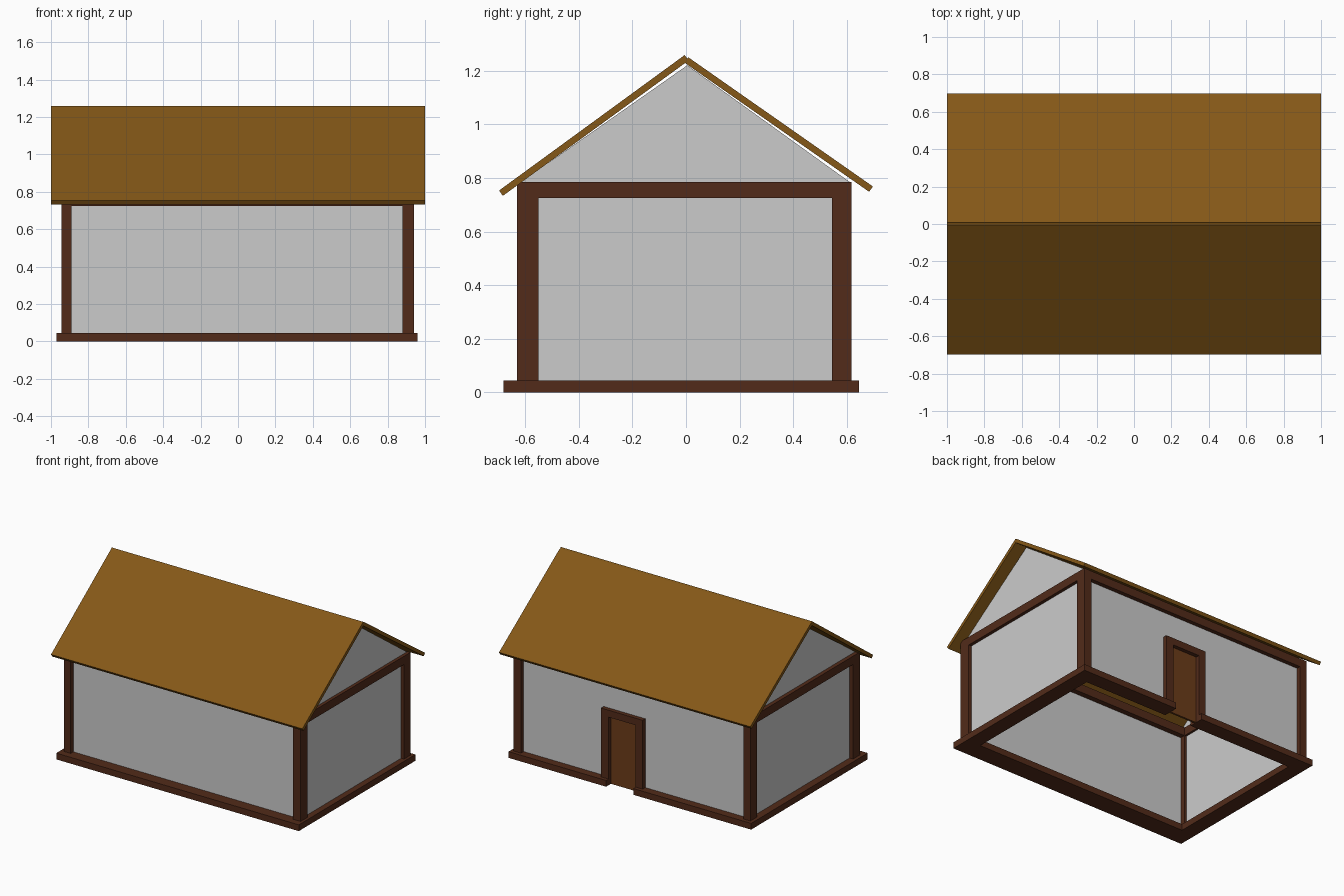
import bpy, bmesh
from mathutils import Vector

if "Cube" in bpy.data.objects:
    bpy.data.objects.remove(bpy.data.objects["Cube"])


def material(name, rgb):
    m = bpy.data.materials.new(name)
    m.diffuse_color = (*rgb, 1)
    m.use_nodes = True
    m.node_tree.nodes["Principled BSDF"].inputs["Base Color"].default_value = m.diffuse_color
    return m


TIMBER = material("dark_timber", (0.085, 0.024, 0.010))
ROOF = material("roof_brown", (0.235, 0.098, 0.009))
DOOR = material("door_brown", (0.15, 0.045, 0.010))


def prism(name, outline, axis, a, b, mat=None):
    """Extrude a 2D outline along an axis: 'x' takes (y, z), 'y' takes (x, z)."""
    place = (lambda u, v: (a, u, v)) if axis == 'x' else (lambda u, v: (u, a, v))
    bm = bmesh.new()
    face = bm.faces.new([bm.verts.new(place(u, v)) for u, v in outline])
    new = bmesh.ops.extrude_face_region(bm, geom=[face])["geom"]
    step = Vector((b - a, 0, 0)) if axis == 'x' else Vector((0, b - a, 0))
    bmesh.ops.translate(bm, vec=step, verts=[g for g in new if isinstance(g, bmesh.types.BMVert)])
    bmesh.ops.recalc_face_normals(bm, faces=bm.faces)
    me = bpy.data.meshes.new(name)
    bm.to_mesh(me)
    bm.free()
    if mat:
        me.materials.append(mat)
    ob = bpy.data.objects.new(name, me)
    bpy.context.collection.objects.link(ob)
    return ob


def box(name, x, y, z, mat=None):
    return prism(name, [(x[0], z[0]), (x[1], z[0]), (x[1], z[1]), (x[0], z[1])], 'y', *y, mat)


# Shared measurements: (low, high) spans of each side's timbers
LEFT, RIGHT = (-0.945, -0.89), (0.88, 0.94)
FRONT, BACK = (-0.63, -0.55), (0.545, 0.618)
SILL, BEAM = (0, 0.045), (0.725, 0.785)
GAP = (-0.032, 0.184)     # doorway
HEAD = 0.49               # doorway height

# Sill beams on the ground, broken at the doorway
box("front_sill", (-0.97, 0.96), (-0.68, -0.54), SILL, TIMBER)
box("back_sill_left", (-0.97, GAP[0]), (0.535, 0.645), SILL, TIMBER)
box("back_sill_right", (GAP[1], 0.96), (0.535, 0.645), SILL, TIMBER)
box("left_sill", (-0.97, -0.86), (-0.54, 0.535), SILL, TIMBER)
box("right_sill", (0.85, 0.96), (-0.54, 0.535), SILL, TIMBER)

# Corner posts
for xn, xs in (("left", LEFT), ("right", RIGHT)):
    for yn, ys in (("front", FRONT), ("back", BACK)):
        box(f"{yn}_{xn}_post", xs, ys, (SILL[1], BEAM[1]), TIMBER)

# Top beams and side walls with gables
for yn, ys in (("front", FRONT), ("back", BACK)):
    box(f"{yn}_beam", (LEFT[1], RIGHT[0]), ys, BEAM, TIMBER)
for xn, xs, wx in (("left", LEFT, -0.917), ("right", RIGHT, 0.905)):
    box(f"{xn}_beam", xs, (FRONT[1], BACK[0]), BEAM, TIMBER)
    box(f"{xn}_wall", (wx, wx + 0.012), (FRONT[1], BACK[0]), (SILL[1], BEAM[0]))
    prism(f"{xn}_gable", [(-0.615, 0.785), (0.61, 0.785), (0.005, 1.22)], 'x', wx, wx + 0.012)

# Front wall, and back wall with the doorway left open
box("front_wall", (LEFT[1], RIGHT[0]), (-0.60, -0.588), (SILL[1], BEAM[0]))
prism("back_wall", [(LEFT[1], 0.045), (GAP[0], 0.045), (GAP[0], HEAD), (GAP[1], HEAD),
                    (GAP[1], 0.045), (RIGHT[0], 0.045), (RIGHT[0], 0.725), (LEFT[1], 0.725)],
      'y', 0.576, 0.588)

# Door and its frame
box("door", GAP, (0.576, 0.59), (0, HEAD), DOOR)
prism("door_frame", [(-0.088, 0.04), (GAP[0], 0.04), (GAP[0], HEAD), (GAP[1], HEAD),
                     (GAP[1], 0.04), (0.243, 0.04), (0.243, 0.54), (-0.088, 0.54)],
      'y', BACK[0], BACK[1], TIMBER)

# Roof slabs
prism("front_roof", [(-0.697, 0.753), (-0.005, 1.258), (0.01, 1.238), (-0.683, 0.733)],
      'x', -1, 1, ROOF)
prism("back_roof", [(0.008, 1.25), (0.697, 0.768), (0.683, 0.748), (-0.006, 1.23)],
      'x', -1, 1, ROOF)
